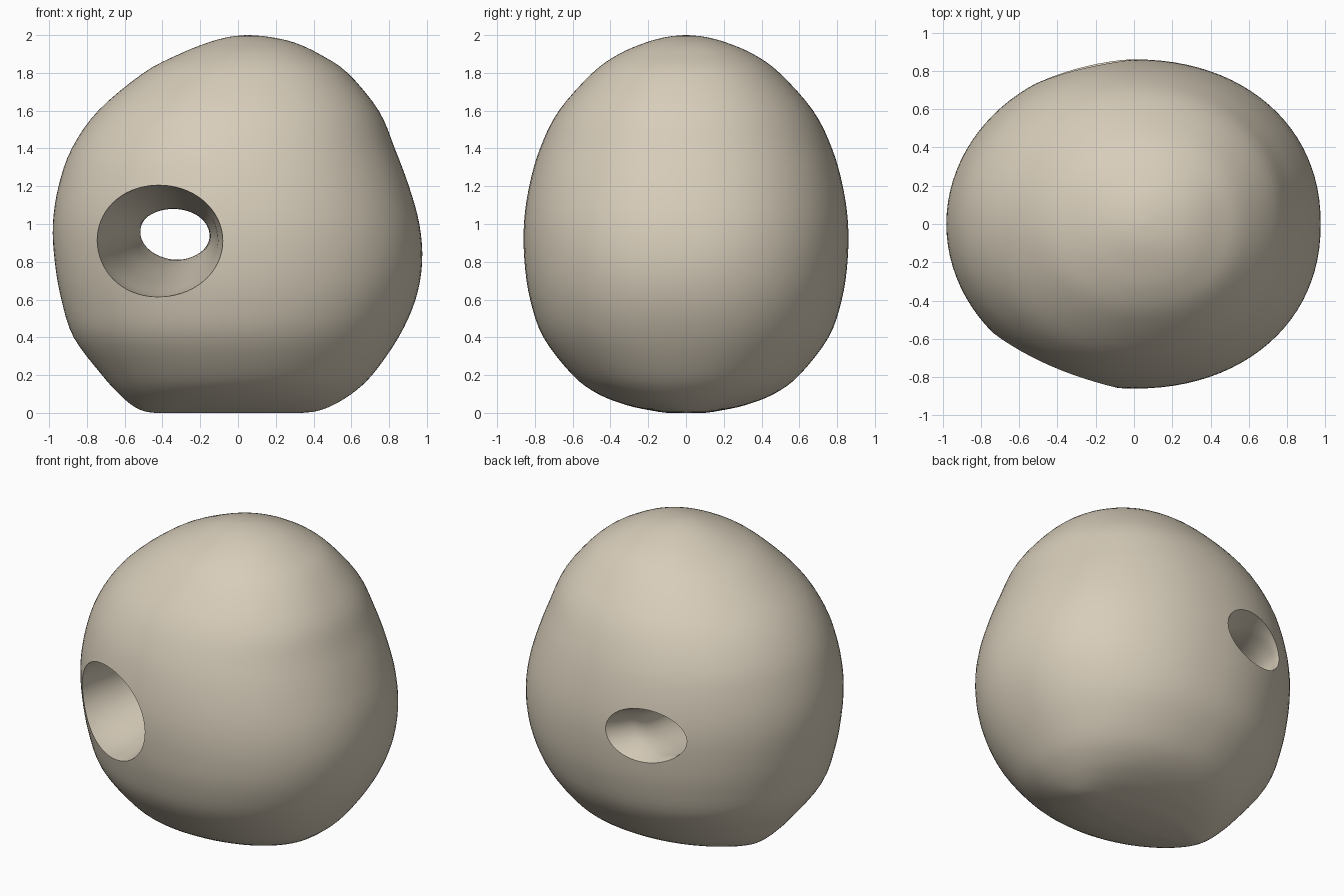
import bpy, bmesh, math

if "Cube" in bpy.data.objects:
    bpy.data.objects.remove(bpy.data.objects["Cube"])

# Body levels: z, left x, right x, half depth
BODY = [(0.0, -.44, .34, .10), (.01, -.50, .42, .17), (.04, -.56, .50, .31),
        (.1, -.63, .60, .465), (.2, -.72, .71, .60), (.4, -.87, .85, .755),
        (.6, -.935, .94, .825), (.8, -.97, .975, .855), (1.0, -.98, .96, .858),
        (1.2, -.95, .905, .83), (1.4, -.88, .83, .773), (1.6, -.74, .745, .673),
        (1.8, -.50, .58, .495), (1.9, -.31, .43, .355), (1.96, -.16, .30, .215),
        (1.99, -.05, .17, .105), (2.0, .04, .06, .01)]

# Tunnel stations: y, centre x, centre z, radius x, radius z
TUNNEL = [(-1.0, -.44, .91, .37, .325), (-.8, -.43, .91, .345, .30),
          (-.6, -.43, .91, .325, .285), (-.3, -.40, .92, .28, .24),
          (.2, -.36, .935, .215, .17), (.5, -.345, .94, .195, .14),
          (.65, -.33, .95, .195, .14), (.75, -.30, .96, .22, .155),
          (.9, -.28, .965, .29, .20)]


def smooth_rows(rows, steps):
    """Catmull-Rom interpolation between table rows."""
    out = []
    n = len(rows)
    for i in range(n - 1):
        a, b, c, d = (rows[max(0, min(n - 1, k))] for k in (i - 1, i, i + 1, i + 2))
        for s in range(steps):
            t = s / steps
            out.append([.5 * (2 * q + (r - p) * t + (2 * p - 5 * q + 4 * r - w) * t * t
                              + (3 * q - p - 3 * r + w) * t ** 3)
                        for p, q, r, w in zip(a, b, c, d)])
    return out + [list(rows[-1])]


def loft(name, rings):
    bm = bmesh.new()
    loops = [[bm.verts.new(p) for p in ring] for ring in rings]
    for lo, hi in zip(loops, loops[1:]):
        for i in range(len(lo)):
            j = (i + 1) % len(lo)
            bm.faces.new((lo[i], lo[j], hi[j], hi[i]))
    bm.faces.new(loops[0])
    bm.faces.new(loops[-1])
    bmesh.ops.recalc_face_normals(bm, faces=bm.faces)
    mesh = bpy.data.meshes.new(name)
    bm.to_mesh(mesh)
    bm.free()
    obj = bpy.data.objects.new(name, mesh)
    bpy.context.collection.objects.link(obj)
    return obj


def power(v, e):
    return math.copysign(abs(v) ** e, v)


def body_ring(row, sides=96):
    z, left, right, depth = row
    mid, rad = (left + right) / 2, (right - left) / 2
    ring = []
    for i in range(sides):
        a = 2 * math.pi * i / sides
        c, s = math.cos(a), math.sin(a)
        e = 2 / 2.15 if c > 0 else 1       # right half slightly fuller
        ring.append((mid + rad * power(c, e), depth * power(s, e), max(0, z)))
    return ring


def tunnel_ring(row, sides=64):
    y, cx, cz, rx, rz = row
    return [(cx + rx * math.cos(2 * math.pi * i / sides), y,
             cz + rz * math.sin(2 * math.pi * i / sides)) for i in range(sides)]


clay = bpy.data.materials.new("warm beige")
clay.diffuse_color = (.68, .61, .49, 1)
clay.use_nodes = True
clay.node_tree.nodes["Principled BSDF"].inputs["Base Color"].default_value = clay.diffuse_color

# Rounded boulder with a tapering hole from front to back
body = loft("boulder", [body_ring(r) for r in smooth_rows(BODY, 4)])
body.data.materials.append(clay)
cutter = loft("hole_cutter", [tunnel_ring(r) for r in smooth_rows(TUNNEL, 4)])
cutter.data.materials.append(clay)
cutter.hide_render = True
cutter.hide_viewport = True

hole = body.modifiers.new("hole", 'BOOLEAN')
hole.operation = 'DIFFERENCE'
hole.solver = 'EXACT'
hole.object = cutter

# Bake the cut, then smooth everything but the hole rims
bpy.context.view_layer.objects.active = body
body.select_set(True)
bpy.ops.object.modifier_apply(modifier="hole")
bpy.data.objects.remove(cutter)
bpy.ops.object.shade_smooth_by_angle(angle=math.radians(40))
